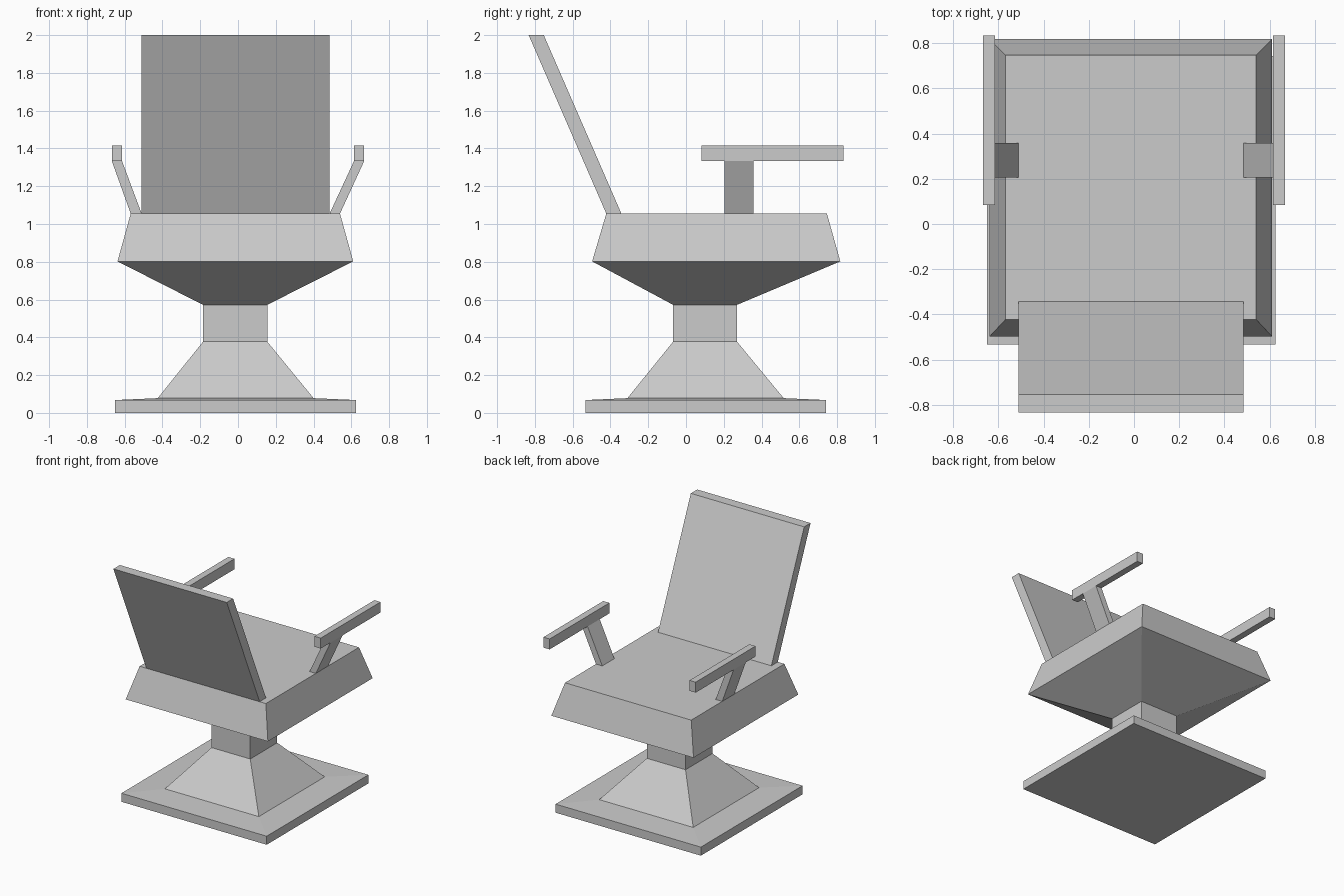
import bpy
import bmesh

cube = bpy.data.objects.get("Cube")
if cube:
    bpy.data.objects.remove(cube, do_unlink=True)

grey = bpy.data.materials.new("plain grey")
grey.use_nodes = True
colour = (0.6, 0.6, 0.6, 1)
grey.diffuse_color = colour
grey.node_tree.nodes["Principled BSDF"].inputs["Base Color"].default_value = colour


def loft(name, rings, cap_bottom=True, cap_top=True):
    """Flat-sided solid through level rectangles (z, x0, x1, y0, y1), bottom to top."""
    bm = bmesh.new()
    loops = []
    for z, x0, x1, y0, y1 in rings:
        corners = ((x0, y0), (x1, y0), (x1, y1), (x0, y1))
        loops.append([bm.verts.new((x, y, z)) for x, y in corners])
    for low, high in zip(loops, loops[1:]):
        for i in range(4):
            j = (i + 1) % 4
            bm.faces.new((low[i], low[j], high[j], high[i]))
    if cap_bottom:
        bm.faces.new(loops[0][::-1])
    if cap_top:
        bm.faces.new(loops[-1])
    mesh = bpy.data.meshes.new(name)
    bm.to_mesh(mesh)
    bm.free()
    mesh.materials.append(grey)
    obj = bpy.data.objects.new(name, mesh)
    bpy.context.collection.objects.link(obj)
    return obj


SEAT_TOP = 1.055
ARM_BOTTOM = 1.333
neck = (0.572, -0.185, 0.155, -0.068, 0.27)

# Foot plate, flared foot and square column
loft("pedestal", [
    (0, -0.65, 0.625, -0.533, 0.742),
    (0.068, -0.65, 0.625, -0.533, 0.742),
    (0.078, -0.425, 0.4, -0.31, 0.517),
    (0.377, *neck[1:]),
    neck,
], cap_top=False)

# Seat with tapered underside
loft("seat", [
    neck,
    (0.802, -0.638, 0.61, -0.497, 0.817),
    (SEAT_TOP, -0.568, 0.54, -0.422, 0.746),
], cap_bottom=False)

# Reclined back
loft("backrest", [
    (SEAT_TOP, -0.51, 0.485, -0.422, -0.342),
    (2, -0.51, 0.485, -0.833, -0.753),
], cap_bottom=False)

# Arms: leaning support under a straight rest
for side, inner, outer in (("left", 0.485, 0.54), ("right", -0.51, -0.568)):
    sign = 1 if side == "left" else -1
    rest_x = sorted((sign * 0.614, sign * 0.668))
    loft(side + "_arm_support", [
        (SEAT_TOP, *sorted((inner, outer)), 0.205, 0.357),
        (ARM_BOTTOM, *rest_x, 0.205, 0.357),
    ], cap_bottom=False, cap_top=False)
    loft(side + "_armrest", [
        (z, *rest_x, 0.083, 0.833) for z in (ARM_BOTTOM, 1.416)
    ])
